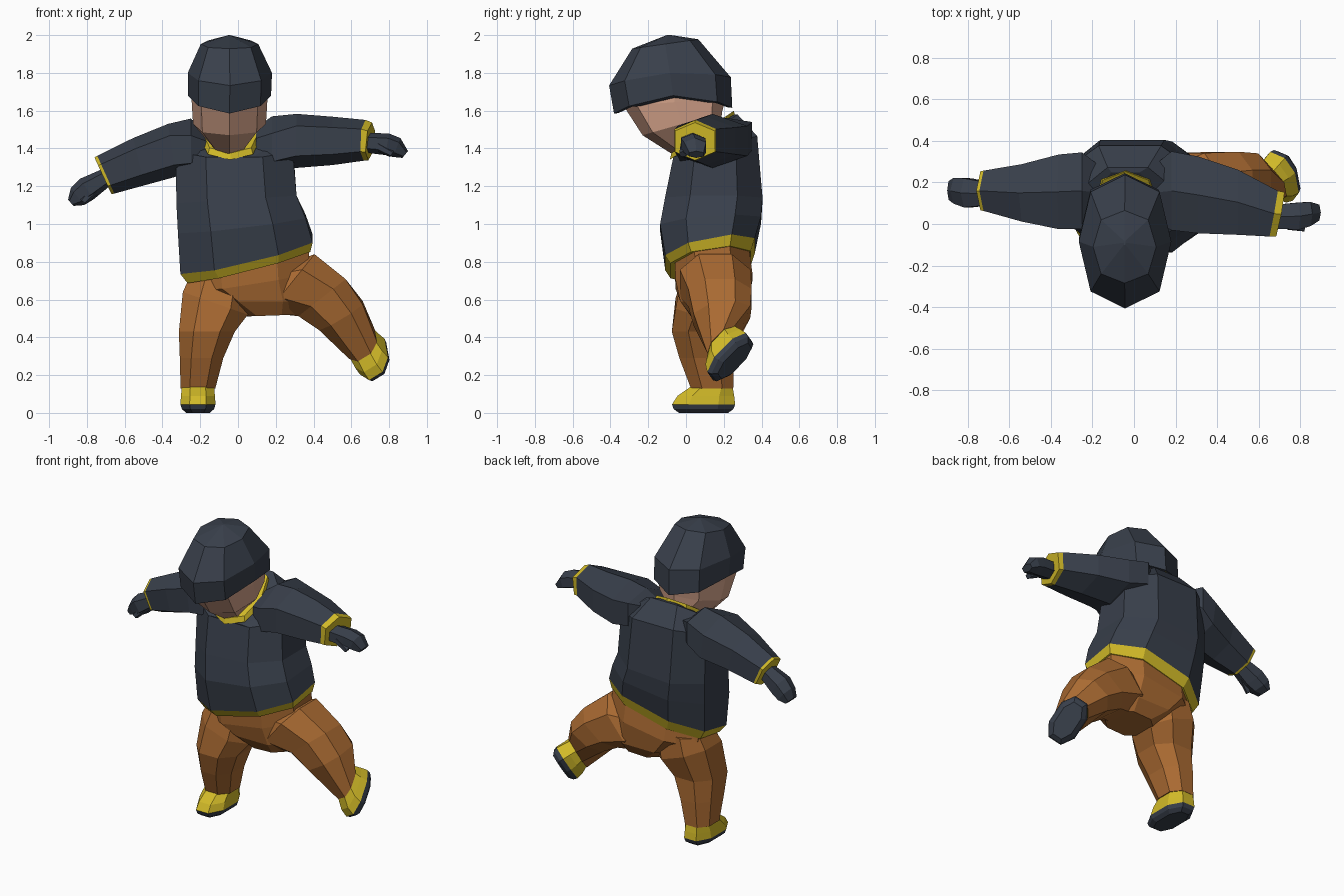
import bpy, bmesh, math
from mathutils import Vector as V


def material(name, rgb):
    m = bpy.data.materials.new(name)
    m.diffuse_color = (*rgb, 1)
    return m


NAVY = material("dark navy", (0.040, 0.050, 0.070))
ORANGE = material("burnt orange", (0.40, 0.145, 0.032))
YELLOW = material("yellow", (0.64, 0.49, 0.021))
SKIN = material("skin", (0.65, 0.36, 0.25))


def ring(c, u, v, n, phase, power, sag=0):
    """Polygon section round c; u and v are the half-extent vectors."""
    def soft(a):
        return math.copysign(abs(a) ** power, a) if abs(a) > 1e-6 else 0
    ang = [math.radians(phase) + 2 * math.pi * i / n for i in range(n)]
    cs = [soft(math.cos(a)) for a in ang]
    sn = [soft(math.sin(a)) for a in ang]
    mc, ms = max(map(abs, cs)), max(map(abs, sn))
    return [V(c) + V(u) * (p / mc) + V(v) * (q / ms) - V((0, 0, sag * (q / ms) ** 2))
            for p, q in zip(cs, sn)]


def loft(name, rings, mats, n=8, phase=22.5, power=0.85):
    """Skin a list of (centre, u, v[, sag]) sections; one material per band."""
    if not isinstance(mats, list):
        mats = [mats] * (len(rings) - 1)
    slots = list(dict.fromkeys(mats))
    bm = bmesh.new()
    rows = [[bm.verts.new(p) for p in ring(r[0], r[1], r[2], n, phase, power, *r[3:])]
            for r in rings]
    for k, m in enumerate(mats):
        for i in range(n):
            j = (i + 1) % n
            f = bm.faces.new((rows[k][i], rows[k][j], rows[k + 1][j], rows[k + 1][i]))
            f.material_index = slots.index(m)
    bm.faces.new(rows[0]).material_index = slots.index(mats[0])
    bm.faces.new(rows[-1]).material_index = slots.index(mats[-1])
    bmesh.ops.recalc_face_normals(bm, faces=bm.faces)
    me = bpy.data.meshes.new(name)
    bm.to_mesh(me)
    bm.free()
    for m in slots:
        me.materials.append(m)
    ob = bpy.data.objects.new(name, me)
    bpy.context.collection.objects.link(ob)
    return ob


# Sweater body with yellow hem
loft("sweater_body", [
    ((.058, .13, .785), (.325, 0, .083), (0, .212, .032)),
    ((.045, .127, .84), (.35, 0, .083), (0, .237, .045)),
    ((.02, .13, 1.0), (.338, 0, .04), (0, .267, .02)),
    ((-.008, .147, 1.13), (.318, 0, .02), (0, .258, .0)),
    ((-.02, .155, 1.41), (.31, 0, 0), (0, .222, .055)),
    ((-.03, .11, 1.465), (.2, 0, 0), (0, .163, .115)),
    ((-.04, .097, 1.46), (.14, 0, 0), (0, .152, .118)),
], [YELLOW] + [NAVY] * 5, power=0.82)

# Collar round the tilted neck opening
loft("collar", [
    ((-.04, .088, 1.452), (.16, 0, 0), (0, .174, .112)),
    ((-.04, .088, 1.487), (.148, 0, 0), (0, .165, .112)),
], YELLOW, phase=0)

# Sleeves with yellow cuffs
loft("left_sleeve", [
    ((-.165, .15, 1.44), (0, 0, .05), (0, .13, .03)),
    ((-.25, .16, 1.425), (0, 0, .133), (0, .185, .03)),
    ((-.35, .155, 1.39), (-.02, 0, .14), (0, .18, .0)),
    ((-.525, .15, 1.33), (-.03, 0, .125), (0, .138, 0)),
    ((-.70, .16, 1.261), (-.045, 0, .10), (0, .097, 0)),
    ((-.715, .16, 1.255), (-.045, 0, .097), (0, .094, 0)),
], [NAVY] * 4 + [YELLOW], n=6, phase=0)
loft("right_sleeve", [
    ((.095, .15, 1.45), (0, 0, .06), (0, .13, .03)),
    ((.18, .16, 1.435), (0, 0, .135), (0, .19, .03)),
    ((.31, .14, 1.44), (0, 0, .143), (0, .185, 0)),
    ((.5, .105, 1.44), (0, 0, .128), (0, .157, 0)),
    ((.67, .05, 1.443), (.005, 0, .108), (.02, .11, 0)),
    ((.70, .047, 1.437), (.01, 0, .10), (.02, .106, 0)),
], [NAVY] * 4 + [YELLOW], n=6, phase=0)

# Mittens and thumbs
loft("left_mitten", [
    ((-.70, .145, 1.245), (-.02, 0, .045), (0, .055, 0)),
    ((-.80, .15, 1.185), (-.035, 0, .055), (0, .07, 0)),
    ((-.85, .16, 1.145), (-.035, 0, .045), (0, .062, 0)),
    ((-.885, .162, 1.112), (-.015, 0, .016), (0, .045, 0)),
], NAVY, n=6, phase=0)
loft("left_thumb", [
    ((-.755, .125, 1.19), (-.02, 0, .025), (0, .03, 0)),
    ((-.82, .10, 1.118), (-.016, 0, .012), (0, .018, 0)),
], NAVY, n=6, phase=0)
loft("right_mitten", [
    ((.68, .035, 1.43), (.0, 0, .053), (0, .058, 0)),
    ((.79, .038, 1.422), (.01, 0, .057), (0, .065, 0)),
    ((.84, .048, 1.405), (.02, 0, .05), (0, .058, 0)),
    ((.885, .055, 1.368), (.015, 0, .018), (0, .038, 0)),
], NAVY, n=6, phase=0)
loft("right_thumb", [
    ((.74, .0, 1.41), (0, 0, .028), (0, .028, 0)),
    ((.815, -.015, 1.37), (.01, 0, .015), (0, .02, 0)),
], NAVY, n=6, phase=0)

# Trousers: seat and two legs
loft("trouser_seat", [
    ((.058, .135, .83), (.315, 0, .08), (0, .195, .035)),
    ((.065, .148, .70), (.315, 0, .05), (0, .203, .02)),
    ((.12, .15, .59), (.25, 0, .0), (0, .18, 0)),
    ((.165, .15, .515), (.14, 0, .005), (0, .125, 0)),
], ORANGE)
loft("left_trouser_leg", [
    ((-.09, .145, .73), (.17, 0, .02), (0, .165, 0)),
    ((-.12, .13, .58), (.172, 0, -.06), (0, .185, 0)),
    ((-.165, .09, .43), (.148, 0, 0), (0, .165, 0)),
    ((-.193, .11, .29), (.115, 0, 0), (0, .145, 0)),
    ((-.212, .138, .13), (.092, 0, 0), (0, .112, 0)),
], ORANGE)

# Raised foot directions: sole normal, toe, side
DOWN = V((.59, .62, -.52)).normalized()
TOE = V((.13, -.69, -.70)).normalized()
SIDE = DOWN.cross(TOE).normalized()
SOLE = V((.737, .258, .275))
ANKLE = SOLE - DOWN * .13 - TOE * .03
loft("right_trouser_leg", [
    ((.16, .15, .69), (.08, 0, .09), (0, .13, 0)),
    ((.28, .155, .685), (.125, 0, .155), (0, .187, 0)),
    ((.445, .18, .61), (.125, 0, .098), (0, .168, 0)),
    ((.545, .19, .515), (.115, 0, .068), (0, .15, .02)),
    (ANKLE, -SIDE * .092, -TOE * .10),
], ORANGE)


# Shoes with dark soles
def shoe(name, origin, side, toe, up, size=1):
    origin, side, toe, up = V(origin), V(side), V(toe), V(up)
    toe = toe * size
    prof = [(0, 0, .062, .13), (.02, 0, .085, .158), (.045, 0, .093, .167),
            (.09, -.012, .09, .15), (.142, -.045, .085, .108)]
    loft(name, [(origin + up * h + toe * o, side * w, toe * l) for h, o, w, l in prof],
         [NAVY, NAVY, YELLOW, YELLOW])


shoe("left_shoe", (-.212, .093, 0), (1, 0, 0), (0, -1, 0), (0, 0, 1))
shoe("right_shoe", SOLE, SIDE, TOE, -DOWN, .88)

# Face and neck
loft("face", [
    ((-.045, -.06, 1.72), (.2, 0, 0), (0, .28, .02)),
    ((-.045, -.06, 1.645), (.2, 0, 0), (0, .27, .02)),
    ((-.045, -.02, 1.53), (.193, 0, 0), (0, .21, .06)),
    ((-.045, .06, 1.435), (.09, 0, 0), (0, .125, .07)),
], SKIN, phase=0)

# Knitted hat pulled over the brow
loft("hat", [
    ((-.045, -.068, 1.672), (.205, 0, 0), (0, .29, .015), .07),
    ((-.045, -.068, 1.68), (.22, 0, 0), (0, .313, .015), .08),
    ((-.043, -.085, 1.80), (.223, 0, 0), (0, .322, .022), .045),
    ((-.045, -.11, 1.953), (.152, 0, 0), (0, .175, .025), 0),
    ((-.045, -.09, 2.0), (.004, 0, 0), (0, .012, 0), 0),
], NAVY, phase=0)
